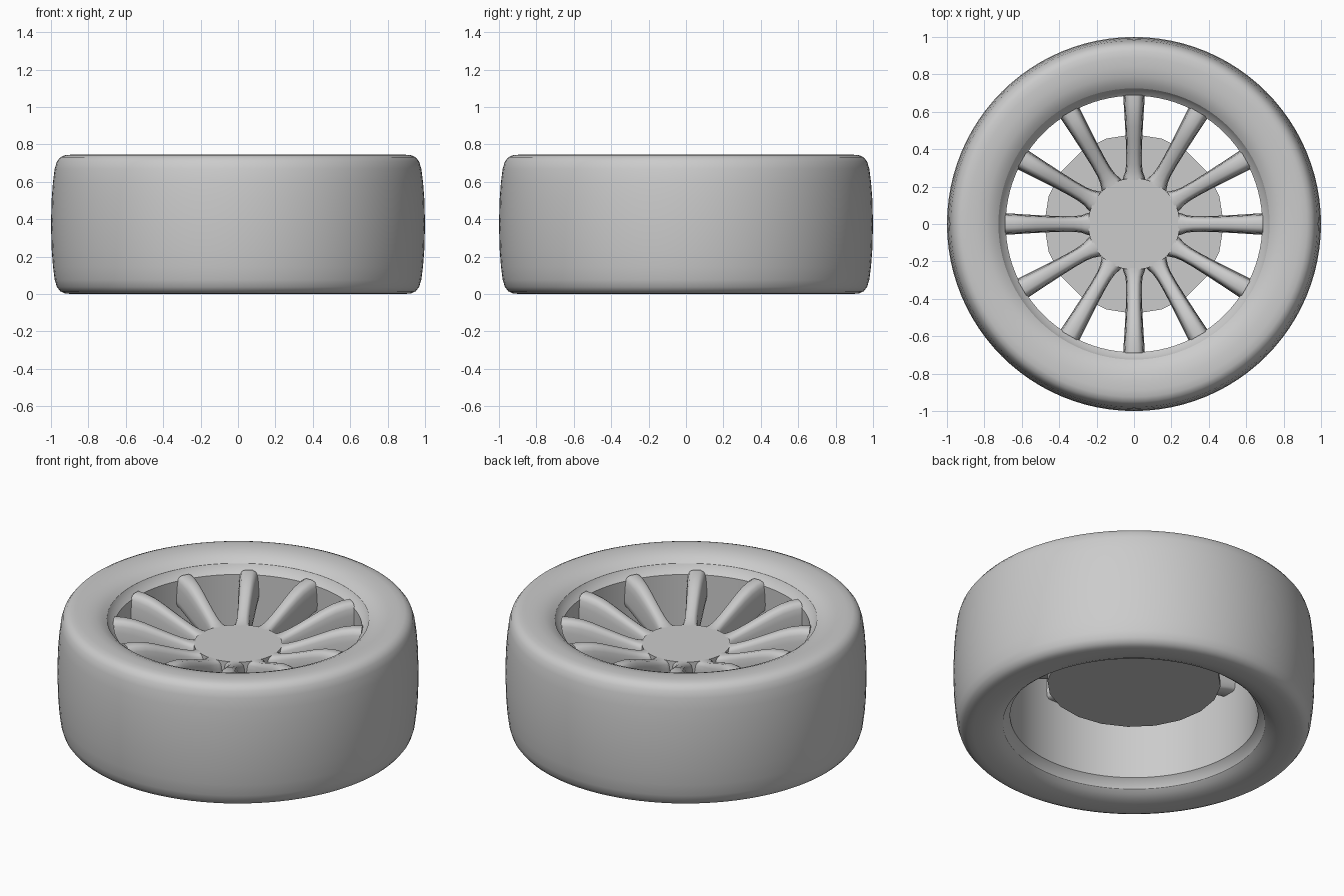
import bpy, bmesh, math

if "Cube" in bpy.data.objects:
    bpy.data.objects.remove(bpy.data.objects["Cube"])

MID = 0.3725  # half height of the tyre


def finish(name, bm, angle=40):
    bmesh.ops.remove_doubles(bm, verts=bm.verts, dist=1e-5)
    bmesh.ops.recalc_face_normals(bm, faces=bm.faces)
    me = bpy.data.meshes.new(name)
    bm.to_mesh(me)
    bm.free()
    ob = bpy.data.objects.new(name, me)
    bpy.context.collection.objects.link(ob)
    bpy.ops.object.select_all(action='DESELECT')
    ob.select_set(True)
    bpy.context.view_layer.objects.active = ob
    bpy.ops.object.shade_smooth_by_angle(angle=math.radians(angle))
    return ob


def lathe(name, profile, steps=96, angle=40, closed=True):
    bm = bmesh.new()
    vs = [bm.verts.new((r, 0, z)) for r, z in profile]
    pairs = list(zip(vs, vs[1:])) + ([(vs[-1], vs[0])] if closed else [])
    es = [bm.edges.new(p) for p in pairs]
    bmesh.ops.spin(bm, geom=vs + es, cent=(0, 0, 0), axis=(0, 0, 1),
                   angle=math.tau, steps=steps, use_duplicate=False)
    return finish(name, bm, angle)


# Tyre: half profile mirrored about mid height, closed by the rim seat
upper = [(0.725, 0.70), (0.75, 0.719), (0.79, 0.736), (0.84, 0.744),
         (0.89, 0.745), (0.925, 0.742), (0.95, 0.731), (0.968, 0.708),
         (0.98, 0.67), (0.989, 0.60), (0.996, 0.51), (1.0, MID)]
lower = [(r, 2 * MID - z) for r, z in reversed(upper[:-1])]
lathe("tyre", upper + lower)

# Rim barrel with small flared lips
lathe("rim_barrel", [(0.726, 0.70), (0.712, 0.672), (0.686, 0.65),
                     (0.686, 0.095), (0.712, 0.073), (0.726, 0.045)], closed=False)

# Spokes: radius, base width, bottom z, top z
stations = [(0.20, 0.110, 0.42, 0.548), (0.235, 0.124, 0.42, 0.549),
            (0.255, 0.112, 0.42, 0.551), (0.28, 0.094, 0.42, 0.556),
            (0.32, 0.084, 0.425, 0.568), (0.38, 0.083, 0.43, 0.590),
            (0.45, 0.088, 0.44, 0.618), (0.52, 0.095, 0.45, 0.646),
            (0.58, 0.102, 0.465, 0.665), (0.64, 0.110, 0.48, 0.675),
            (0.69, 0.116, 0.49, 0.676)]
half = [(0.7, 0.0), (0.95, 0.08), (1.0, 0.25), (0.92, 0.65),
        (0.84, 0.84), (0.66, 0.95), (0.36, 1.0)]
section = half + [(-u, v) for u, v in reversed(half)]

bm = bmesh.new()
for i in range(12):
    a = i * math.tau / 12
    c, s = math.cos(a), math.sin(a)
    rings = []
    for r, w, z0, z1 in stations:
        rings.append([bm.verts.new((r * c - u * w / 2 * s, r * s + u * w / 2 * c,
                                    z0 + v * (z1 - z0))) for u, v in section])
    n = len(section)
    for p, q in zip(rings, rings[1:]):
        for k in range(n):
            bm.faces.new((p[k], p[(k + 1) % n], q[(k + 1) % n], q[k]))
    bm.faces.new(rings[0])
    bm.faces.new(rings[-1])
finish("spokes", bm, 50)


# Hub and brake disc
def disc(name, radius, z0, z1, sides):
    bm = bmesh.new()
    bmesh.ops.create_cone(bm, cap_ends=True, segments=sides, radius1=radius,
                          radius2=radius, depth=z1 - z0)
    bmesh.ops.translate(bm, verts=bm.verts, vec=(0, 0, (z0 + z1) / 2))
    return finish(name, bm, 30)


disc("hub", 0.245, 0.32, 0.549, 48)
disc("brake_disc", 0.48, 0.30, 0.335, 20)
